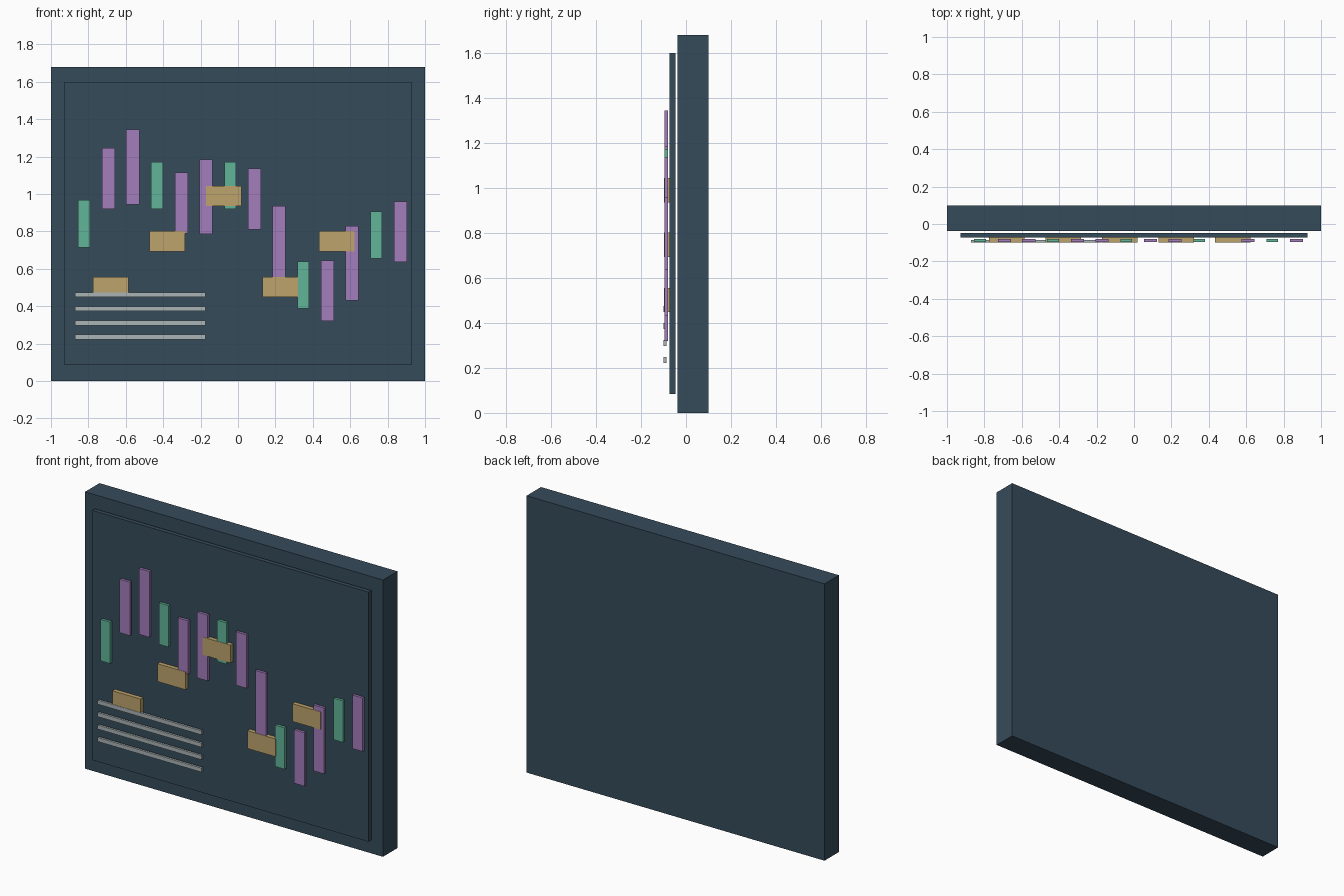
import bpy

cube = bpy.data.objects.get("Cube")
if cube:
    bpy.data.objects.remove(cube, do_unlink=True)


def material(name, hex_code):
    """Flat material from an sRGB hex string."""
    srgb = [int(hex_code[i:i + 2], 16) / 255 for i in (0, 2, 4)]
    color = [((c + 0.055) / 1.055) ** 2.4 for c in srgb] + [1]
    mat = bpy.data.materials.new(name)
    mat.use_nodes = True
    mat.diffuse_color = color
    mat.node_tree.nodes["Principled BSDF"].inputs["Base Color"].default_value = color
    return mat


slate = material("slate_blue", "364B5B")
purple = material("soft_purple", "A47DBC")
green = material("mint_green", "62B599")
gold = material("sand_gold", "BDA46C")
grey = material("light_grey", "AAB3B5")


def box(name, mat, x, y, z):
    """Box from (min, max) ranges on each axis."""
    bpy.ops.mesh.primitive_cube_add(size=1, location=[sum(r) / 2 for r in (x, y, z)])
    obj = bpy.context.object
    obj.name = name
    obj.scale = [r[1] - r[0] for r in (x, y, z)]
    bpy.ops.object.transform_apply(location=False, rotation=False, scale=True)
    obj.data.materials.append(mat)
    return obj


# Backing board and raised front panel
box("backing_board", slate, (-1, 1), (-0.038, 0.1), (0, 1.68))
box("front_panel", slate, (-0.928, 0.928), (-0.073, -0.047), (0.085, 1.6))

# Row of chart bars: short green, medium and tall purple, as (size, bottom)
styles = {"short": (green, 0.063, 0.252), "medium": (purple, 0.07, 0.325),
          "tall": (purple, 0.07, 0.4)}
bars = [("short", 0.715), ("medium", 0.92), ("tall", 0.945), ("short", 0.92),
        ("medium", 0.79), ("tall", 0.785), ("short", 0.92), ("medium", 0.81),
        ("tall", 0.535), ("short", 0.387), ("medium", 0.32), ("tall", 0.43),
        ("short", 0.655), ("medium", 0.635)]
for i, (style, bottom) in enumerate(bars):
    mat, width, height = styles[style]
    x = -0.823 + 0.1302 * i
    box(f"chart_bar_{i + 1}", mat, (x - width / 2, x + width / 2),
        (-0.096, -0.08), (bottom, bottom + height))

# Thick note cards
for i, z in enumerate((0.502, 0.747, 0.99, 0.502, 0.747)):
    x = -0.68 + 0.302 * i
    box(f"note_card_{i + 1}", gold, (x - 0.095, x + 0.095),
        (-0.098, -0.07), (z - 0.054, z + 0.054))

# Text-like strips in the lower left
for i in range(4):
    z = 0.235 + 0.0755 * i
    box(f"caption_strip_{i + 1}", grey, (-0.872, -0.175),
        (-0.1, -0.086), (z - 0.0125, z + 0.0125))
